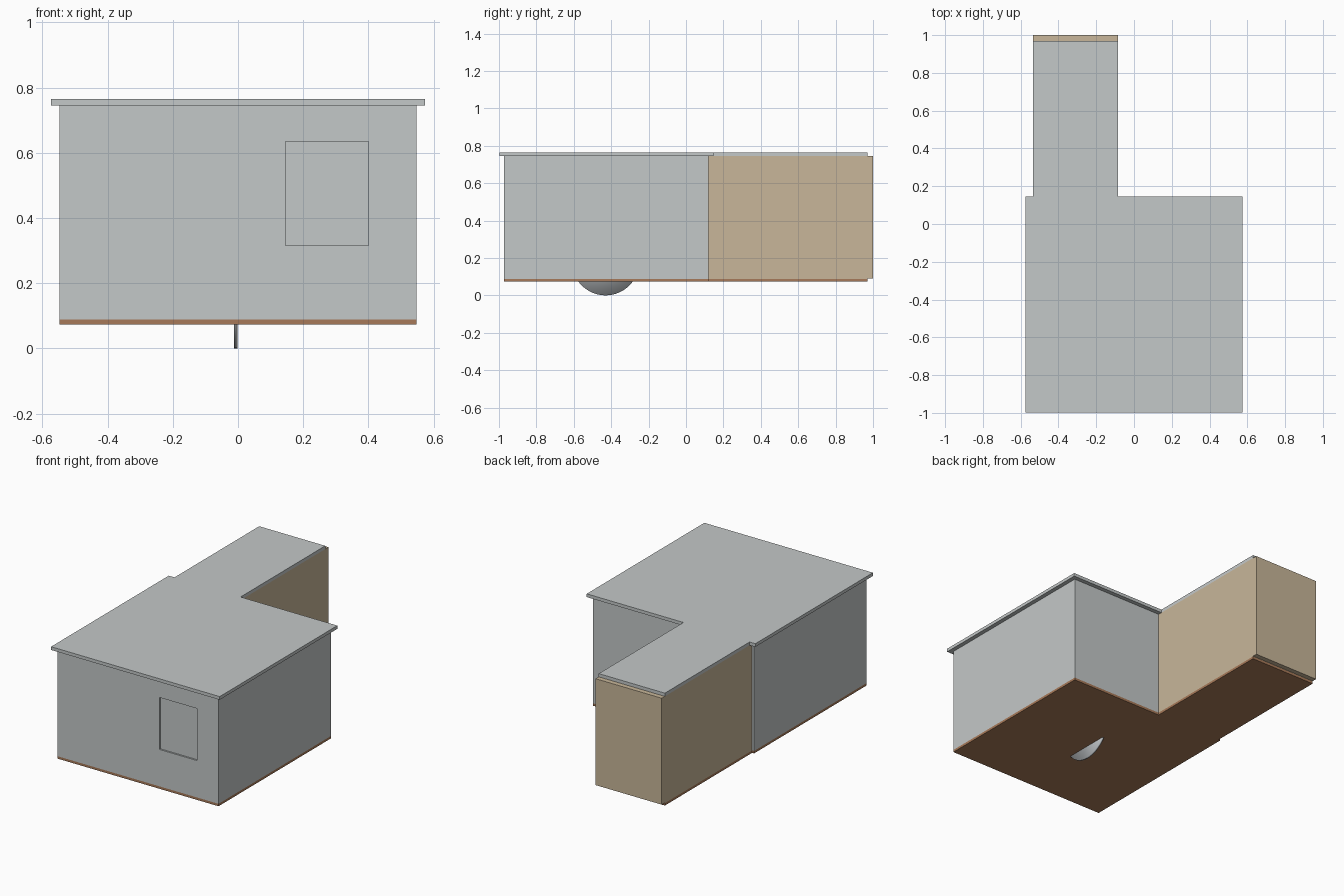
import bpy, bmesh
from mathutils import Vector

if "Cube" in bpy.data.objects:
    bpy.data.objects.remove(bpy.data.objects["Cube"], do_unlink=True)


def material(name, rgb):
    m = bpy.data.materials.new(name)
    m.use_nodes = True
    m.diffuse_color = (*rgb, 1)
    m.node_tree.nodes["Principled BSDF"].inputs["Base Color"].default_value = (*rgb, 1)
    return m


GREY = material("pale grey", (0.55, 0.58, 0.58))
TAN = material("tan", (0.58, 0.47, 0.32))
BROWN = material("floor brown", (0.39, 0.195, 0.10))
STEEL = material("steel", (0.55, 0.58, 0.60))


def finish(name, bm, mat):
    bmesh.ops.recalc_face_normals(bm, faces=bm.faces)
    me = bpy.data.meshes.new(name)
    bm.to_mesh(me)
    bm.free()
    me.materials.append(mat)
    ob = bpy.data.objects.new(name, me)
    bpy.context.collection.objects.link(ob)
    return ob


def prism(outline, z0, z1):
    """Extrude a flat outline from z0 up to z1."""
    bm = bmesh.new()
    base = bm.faces.new([bm.verts.new((x, y, z0)) for x, y in outline])
    top = bmesh.ops.extrude_face_region(bm, geom=[base])["geom"]
    verts = [v for v in top if isinstance(v, bmesh.types.BMVert)]
    bmesh.ops.translate(bm, verts=verts, vec=(0, 0, z1 - z0))
    bmesh.ops.recalc_face_normals(bm, faces=bm.faces)
    return bm


def rect(x0, x1, y0, y1):
    return [(x0, y0), (x1, y0), (x1, y1), (x0, y1)]


# Shared plan dimensions
HALF, FRONT, BACK = 0.548, -0.972, 0.12
WING_L, WING_R, WING_END = -0.535, -0.085, 0.97
FLOOR_Z, WALL_Z, EAVE_Z, ROOF_Z = 0.073, 0.088, 0.745, 0.765


def plan(overhang):
    """L-shaped plan; only the main block carries the overhang."""
    w, f, b = HALF + overhang, FRONT - overhang, BACK + overhang
    return [(-w, f), (w, f), (w, b), (WING_R, b), (WING_R, WING_END),
            (WING_L, WING_END), (WING_L, b), (-w, b)]


finish("floor", prism(plan(0), FLOOR_Z, WALL_Z), BROWN)
finish("roof", prism(plan(0.026), EAVE_Z, ROOF_Z), GREY)

# Main walls with a shallow window recess in the front
bm = prism(rect(-HALF, HALF, FRONT, BACK), WALL_Z, EAVE_Z)
front = min(bm.faces, key=lambda f: f.calc_center_median().y)
centre = front.calc_center_median()
bmesh.ops.inset_individual(bm, faces=[front], thickness=0.1)
for v in front.verts:
    v.co = Vector((0.40 if v.co.x > centre.x else 0.145, FRONT,
                   0.635 if v.co.z > centre.z else 0.315))
pushed = bmesh.ops.extrude_discrete_faces(bm, faces=[front])["faces"][0]
bmesh.ops.translate(bm, verts=pushed.verts, vec=(0, 0.01, 0))
finish("main_walls", bm, GREY)

# Rear wing and its end panel
finish("wing_walls", prism(rect(WING_L, WING_R, BACK, WING_END), WALL_Z, EAVE_Z), TAN)
finish("wing_end_panel", prism(rect(WING_L, WING_R, WING_END, 1.0), 0.09, EAVE_Z), TAN)

# Thin wheel showing below the floor, softly shaded
bpy.ops.mesh.primitive_cylinder_add(vertices=64, radius=0.18, depth=0.011,
                                    location=(-0.007, -0.43, 0.18),
                                    rotation=(0, 1.5708, 0))
wheel = bpy.context.object
wheel.name = "wheel"
wheel.data.materials.append(STEEL)
bpy.ops.object.shade_smooth()
